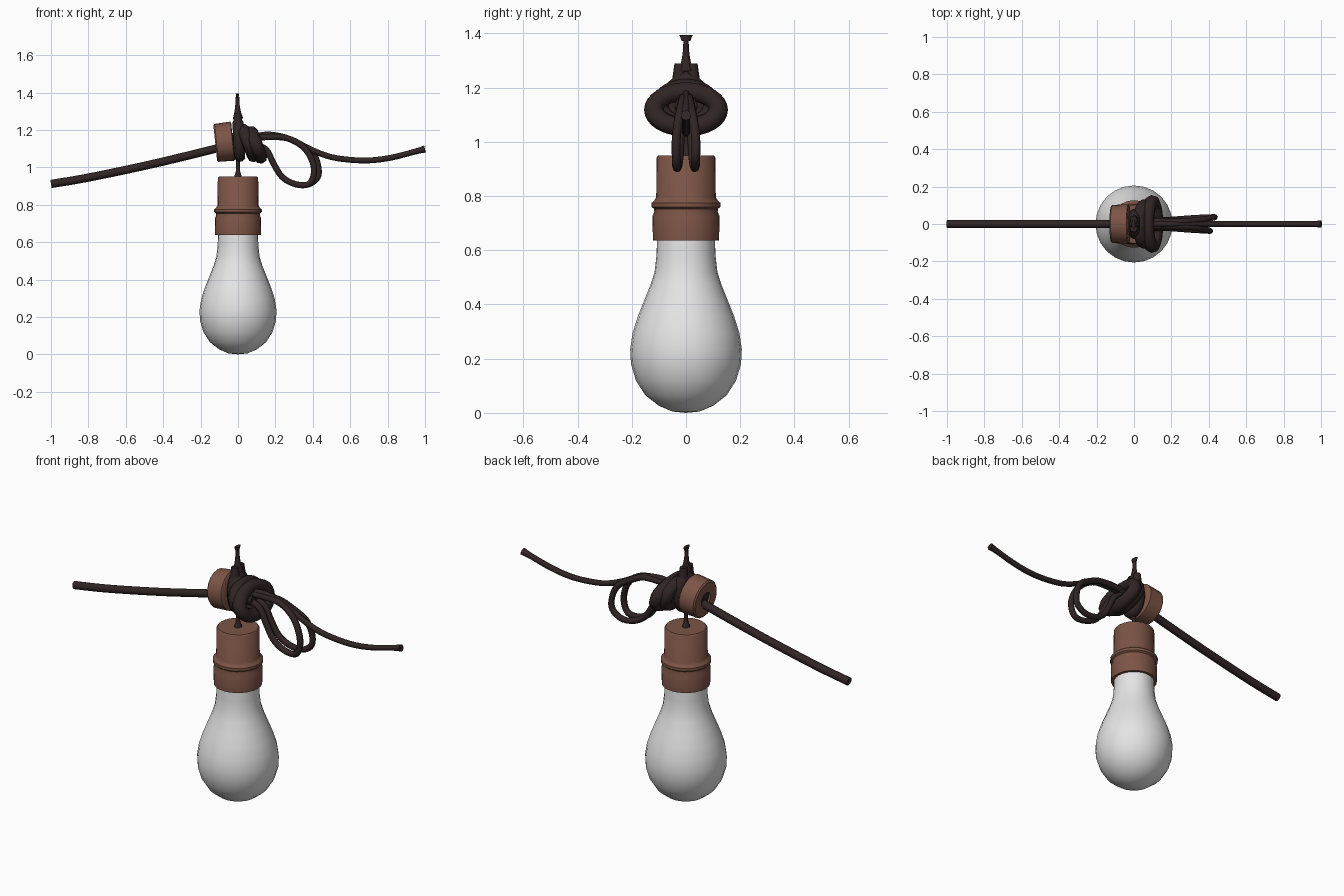
import bpy, bmesh, math
from mathutils import Vector, Matrix

if "Cube" in bpy.data.objects:
    bpy.data.objects.remove(bpy.data.objects["Cube"])


def material(name, rgb):
    m = bpy.data.materials.new(name)
    m.diffuse_color = (*rgb, 1)
    m.use_nodes = True
    m.node_tree.nodes["Principled BSDF"].inputs["Base Color"].default_value = m.diffuse_color
    return m


GLASS = material("frosted_glass", (0.78, 0.78, 0.78))
BROWN = material("brown_bakelite", (0.205, 0.09, 0.062))
DARK = material("dark_cord", (0.03, 0.018, 0.018))


def finish(ob, mat, angle):
    ob.data.materials.clear()
    ob.data.materials.append(mat)
    bpy.ops.object.select_all(action='DESELECT')
    ob.select_set(True)
    bpy.context.view_layer.objects.active = ob
    bpy.ops.object.shade_smooth_by_angle(angle=math.radians(angle))
    return ob


def lathe(name, profile, mat, n=24, matrix=Matrix(), closed=False, angle=40):
    """Spin (radius, z) points around z; radius 0 makes a pole."""
    bm = bmesh.new()
    vs = [bm.verts.new((r, 0, z)) for r, z in profile]
    pairs = list(zip(vs, vs[1:])) + ([(vs[-1], vs[0])] if closed else [])
    edges = [bm.edges.new(p) for p in pairs]
    bmesh.ops.spin(bm, geom=vs + edges, axis=(0, 0, 1), cent=(0, 0, 0),
                   steps=n, angle=2 * math.pi, use_duplicate=False)
    bmesh.ops.remove_doubles(bm, verts=bm.verts, dist=1e-4)
    bmesh.ops.recalc_face_normals(bm, faces=bm.faces)
    bm.transform(matrix)
    me = bpy.data.meshes.new(name)
    bm.to_mesh(me)
    bm.free()
    ob = bpy.data.objects.new(name, me)
    bpy.context.collection.objects.link(ob)
    return finish(ob, mat, angle)


def cord(name, pts, radius, closed=False, steps=5):
    """Round cord through (x, y, z[, scale]) points, smoothed by Catmull-Rom."""
    p = [Vector(q if len(q) == 4 else (*q, 1)) for q in pts]
    n, out = len(p), []
    for i in range(n if closed else n - 1):
        a, b, c, d = [p[k % n] if closed else p[max(0, min(n - 1, k))]
                      for k in (i - 1, i, i + 1, i + 2)]
        for s in range(steps):
            t = s / steps
            out.append(0.5 * (2 * b + (c - a) * t + (2 * a - 5 * b + 4 * c - d) * t ** 2
                              + (3 * b - a - 3 * c + d) * t ** 3))
    if not closed:
        out.append(p[-1])
    cu = bpy.data.curves.new(name, 'CURVE')
    cu.dimensions = '3D'
    cu.bevel_depth = radius
    cu.bevel_resolution = 2
    cu.use_fill_caps = True
    sp = cu.splines.new('POLY')
    sp.points.add(len(out) - 1)
    for q, v in zip(sp.points, out):
        q.co = (v.x, v.y, v.z, 1)
        q.radius = v.w
    sp.use_cyclic_u = closed
    ob = bpy.data.objects.new(name, cu)
    bpy.context.collection.objects.link(ob)
    bpy.ops.object.select_all(action='DESELECT')
    ob.select_set(True)
    bpy.context.view_layer.objects.active = ob
    bpy.ops.object.convert(target='MESH')
    return finish(bpy.context.object, DARK, 50)


def ring(name, center, ry, rz, lean, radius):
    """Oval turn of cord around the x axis; lean shifts its top along x."""
    cx, cy, cz = center
    pts = []
    for i in range(12):
        a = i * math.tau / 12
        pts.append((cx + lean * math.sin(a), cy + ry * math.cos(a), cz + rz * math.sin(a)))
    return cord(name, pts, radius, True, 3)


# Bulb and its socket
lathe("bulb", [(0, 0), (0.05, 0.005), (0.10, 0.026), (0.15, 0.065), (0.185, 0.12),
               (0.203, 0.18), (0.206, 0.235), (0.197, 0.295), (0.178, 0.355),
               (0.152, 0.42), (0.13, 0.475), (0.116, 0.52), (0.109, 0.58),
               (0.106, 0.66), (0, 0.66)], GLASS)
lathe("socket", [(0, 0.637), (0.122, 0.637), (0.124, 0.725), (0.117, 0.742), (0.118, 0.753),
                 (0.127, 0.76), (0.127, 0.775), (0.117, 0.784), (0.11, 0.795),
                 (0.108, 0.943), (0.102, 0.95), (0, 0.95)], BROWN)

# Wire hanging from the knot
cord("drop_wire", [(0, 0, 0.945, 1.9), (0, 0, 0.965, 1.3), (0, 0, 0.99, .9),
                   (0, 0, 1.05, .9), (0, 0, 1.15, 1)], 0.012)

# Tilted collar with the cord passing through it
tilt = Matrix.Translation((-0.076, 0, 1.135)) @ Matrix.Rotation(math.radians(84), 4, 'Y')
lathe("collar", [(0.04, -0.046), (0.095, -0.046), (0.102, -0.039), (0.105, 0.046),
                 (0.098, 0.05), (0.04, 0.05)], BROWN, 20, tilt, True)
lathe("collar_plug", [(0, -0.035), (0.042, -0.035), (0.042, 0.055), (0, 0.055)],
      DARK, 12, tilt)

# Main cord, left and right
cord("left_cord", [(-1, 0, 0.911), (-0.8, 0, 0.945), (-0.5, 0, 1.008),
                   (-0.25, 0, 1.067), (-0.08, 0, 1.11)], 0.022)
cord("right_cord", [(0.02, 0, 1.14), (0.12, 0, 1.172), (0.2, 0, 1.172), (0.29, 0, 1.147),
                    (0.38, 0, 1.1), (0.48, 0, 1.06), (0.58, 0, 1.042), (0.7, 0, 1.037),
                    (0.82, 0, 1.052), (0.95, 0, 1.085), (1, 0, 1.098, 1.25)], 0.0155)

# Pair of slack loops
for s, name in ((-1, "front_slack_loop"), (1, "back_slack_loop")):
    o = 0.012 * s
    cord(name, [(0.08, s * .02, 1.13), (0.15, s * .02, 1.095), (0.19, s * .022, 1.02),
                (0.235, s * .025, 0.95), (0.30, s * .03, 0.912),
                (0.37, s * .034, 0.907), (0.413 + o, s * .036, 0.945),
                (0.416 + o, s * .036, 1.01), (0.385 + o, s * .028, 1.08),
                (0.32, s * .018, 1.13), (0.24, s * .012, 1.16),
                (0.1, s * .012, 1.16)], 0.0165)

# Knot turns
ring("knot_turn_outer", (0.097, 0, 1.12), 0.119, 0.065, -0.024, 0.036)
ring("knot_turn_middle", (0.056, 0, 1.13), 0.098, 0.068, -0.026, 0.035)
ring("knot_turn_inner", (0.005, 0, 1.145), 0.05, 0.085, -0.004, 0.032)
cord("knot_core", [(-0.02, 0, 1.12), (0.05, 0, 1.13), (0.11, 0, 1.135)], 0.042)

# Pinched tip above the knot: a folded loop, two wires and a flat cap
for s in (-1, 1):
    cord("tip_fold_" + ("front" if s < 0 else "back"),
         [(0, s * .025, 1.2, 1.4), (-0.001, s * .024, 1.25, 1.1),
          (-0.002, s * .023, 1.288, .9)], 0.022)
cord("tip_wire", [(0, 0, 1.26, 2), (-0.002, 0, 1.3, 1.2), (-0.003, 0, 1.34, .8),
                  (-0.003, 0, 1.375, .7)], 0.014)
bpy.ops.mesh.primitive_cone_add(vertices=10, radius1=0.016, radius2=0.024, depth=0.022,
                                location=(-0.003, 0, 1.383))
cap = bpy.context.object
cap.name = "tip_cap"
cap.scale.x = 0.4
finish(cap, DARK, 40)
